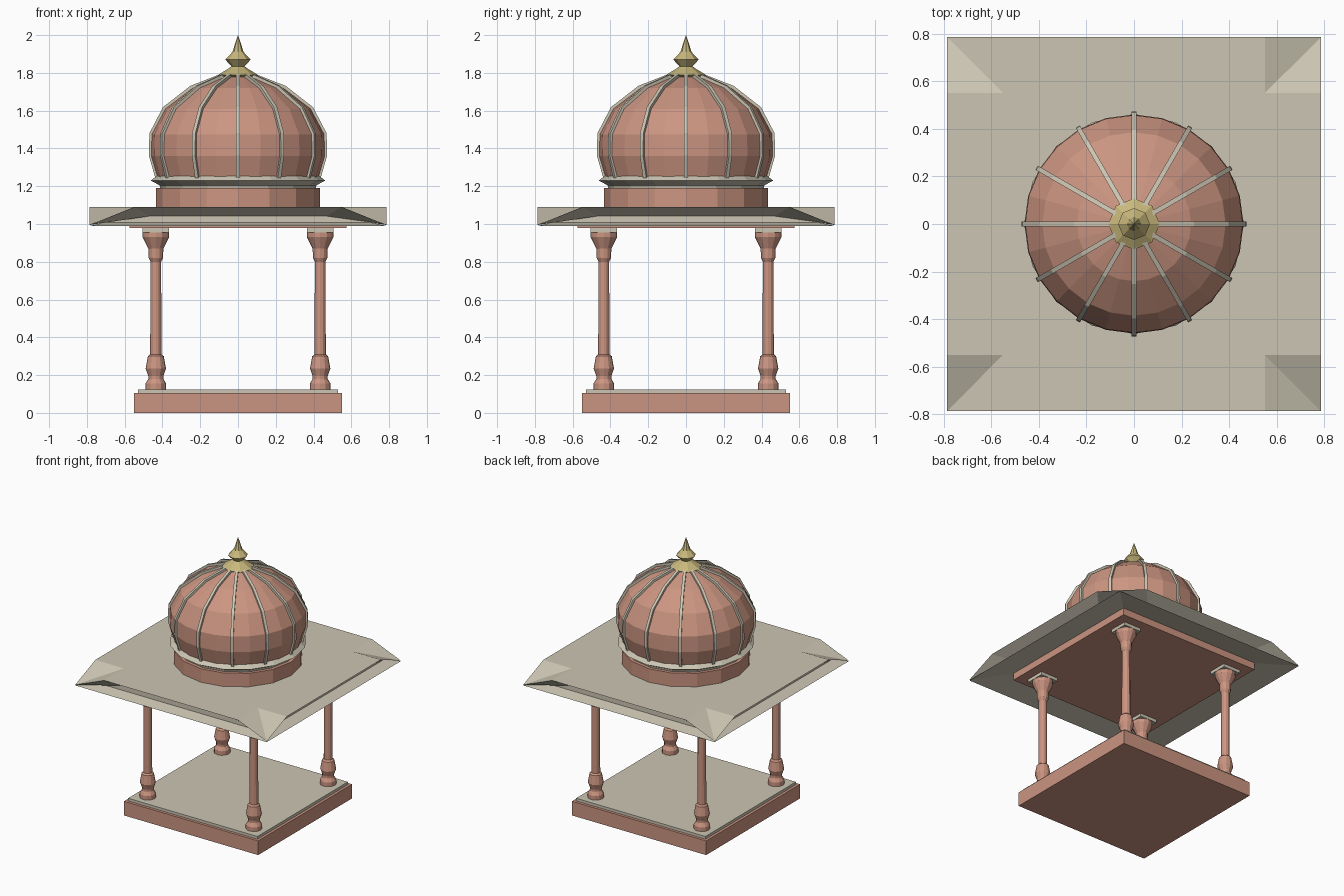
import bpy, bmesh
from math import sin, cos, pi

if "Cube" in bpy.data.objects:
    bpy.data.objects.remove(bpy.data.objects["Cube"])


def material(name, rgb):
    m = bpy.data.materials.new(name)
    m.diffuse_color = (*rgb, 1)
    m.use_nodes = True
    m.node_tree.nodes["Principled BSDF"].inputs["Base Color"].default_value = m.diffuse_color
    return m


RED = material("red_sandstone", (0.60, 0.30, 0.22))
STONE = material("pale_stone", (0.60, 0.56, 0.45))
GOLD = material("gold", (0.58, 0.48, 0.20))


def finish(name, bm, mat):
    bmesh.ops.recalc_face_normals(bm, faces=bm.faces)
    me = bpy.data.meshes.new(name)
    bm.to_mesh(me)
    bm.free()
    me.materials.append(mat)
    ob = bpy.data.objects.new(name, me)
    bpy.context.collection.objects.link(ob)
    return ob


def box(name, half, z0, z1, mat, at=(0, 0)):
    bm = bmesh.new()
    bmesh.ops.create_cube(bm, size=1)
    for v in bm.verts:
        v.co = (at[0] + v.co.x * 2 * half, at[1] + v.co.y * 2 * half,
                z0 if v.co.z < 0 else z1)
    return finish(name, bm, mat)


def bridge(bm, a, b):
    for i in range(len(a)):
        j = (i + 1) % len(a)
        bm.faces.new((a[i], a[j], b[j], b[i]))


def lathe(name, profile, sides, mat, at=(0, 0)):
    bm = bmesh.new()
    rings = [[bm.verts.new((at[0] + r * sin(2 * pi * i / sides),
                            at[1] - r * cos(2 * pi * i / sides), z))
              for i in range(sides)] for r, z in profile]
    for a, b in zip(rings, rings[1:]):
        bridge(bm, a, b)
    bm.faces.new(rings[0])
    bm.faces.new(rings[-1])
    return finish(name, bm, mat)


# Plinth and floor
box("plinth", 0.55, 0, 0.105, RED)
box("floor_slab", 0.53, 0.10, 0.125, STONE)

# Four columns with square capitals
COLUMN = [(0.055, 0.12), (0.055, 0.155), (0.04, 0.18), (0.04, 0.195), (0.054, 0.235),
          (0.042, 0.30), (0.030, 0.31), (0.028, 0.80), (0.038, 0.82),
          (0.040, 0.87), (0.070, 0.93), (0.070, 0.957)]
for sx, nx in ((-1, "left"), (1, "right")):
    for sy, ny in ((-1, "front"), (1, "back")):
        at = (sx * 0.435, sy * 0.435)
        lathe(f"{ny}_{nx}_column", COLUMN, 12, RED, at)
        box(f"{ny}_{nx}_capital", 0.07, 0.955, 0.98, STONE, at)

# Ceiling slab
box("ceiling_slab", 0.575, 0.978, 1.05, RED)


# Eave roof: flat top, corners dipping down, grooved fascia, hollow underside
def eave_ring(bm, half, z_corner, mid, z_mid):
    verts = []
    for k in range(4):
        c, s = round(cos(k * pi / 2)), round(sin(k * pi / 2))
        for x, z in ((-half, z_corner), (-mid, z_mid), (mid, z_mid)):
            verts.append(bm.verts.new((c * x + s * half, s * x - c * half, z)))
    return verts


bm = bmesh.new()
top = eave_ring(bm, 0.785, 0.995, 0.55, 1.09)
groove_top = eave_ring(bm, 0.70, 1.010, 0.466, 1.042)
groove_low = eave_ring(bm, 0.70, 1.009, 0.466, 1.009)
rim = eave_ring(bm, 0.785, 0.99, 0.55, 0.99)
under = eave_ring(bm, 0.56, 1.032, 0.40, 1.032)
loops = [top, groove_top, groove_low, rim, under]
for a, b in zip(loops, loops[1:]):
    bridge(bm, a, b)
bm.faces.new(under)
inner = [bm.verts.new((x * 0.55, y * 0.55, 1.09))
         for x, y in ((-1, -1), (1, -1), (1, 1), (-1, 1))]
bm.faces.new(inner)
for k in range(4):
    n = (k + 1) % 4
    corner, a, b, prev = top[3 * k], top[3 * k + 1], top[3 * k + 2], top[3 * k - 1]
    bm.faces.new((a, b, inner[n], inner[k]))
    bm.faces.new((corner, a, inner[k]))
    bm.faces.new((prev, corner, inner[k]))
finish("eave_roof", bm, STONE)

# Drum and moulding below the dome
lathe("drum", [(0.435, 1.08), (0.435, 1.19)], 16, RED)
lathe("drum_moulding", [(0.41, 1.185), (0.415, 1.205), (0.462, 1.23), (0.43, 1.255)], 16, STONE)

# Dome
DOME = [(0.425, 1.24), (0.46, 1.36), (0.457, 1.475), (0.385, 1.61),
        (0.24, 1.72), (0.07, 1.785)]
lathe("dome", DOME, 24, RED)

# Twelve ribs following the dome profile
bm = bmesh.new()
for k in range(12):
    a = k * pi / 6
    rings = []
    for r, z in DOME:
        lift = 0.012 * (z - 1.24) / 0.5
        ring = []
        for dr, w in ((-0.012, -0.01), (-0.012, 0.01), (0.012, 0.01), (0.012, -0.01)):
            rr = r + dr
            ring.append(bm.verts.new((rr * cos(a) - w * sin(a), rr * sin(a) + w * cos(a),
                                      z + (lift if dr > 0 else 0))))
        rings.append(ring)
    for p, q in zip(rings, rings[1:]):
        bridge(bm, p, q)
    bm.faces.new(rings[0])
    bm.faces.new(rings[-1])
finish("dome_ribs", bm, STONE)

# Finial
lathe("finial", [(0.07, 1.765), (0.108, 1.788), (0.055, 1.82), (0.035, 1.835),
                 (0.067, 1.87), (0.03, 1.91), (0.025, 1.925), (0.001, 2.0)], 8, GOLD)
